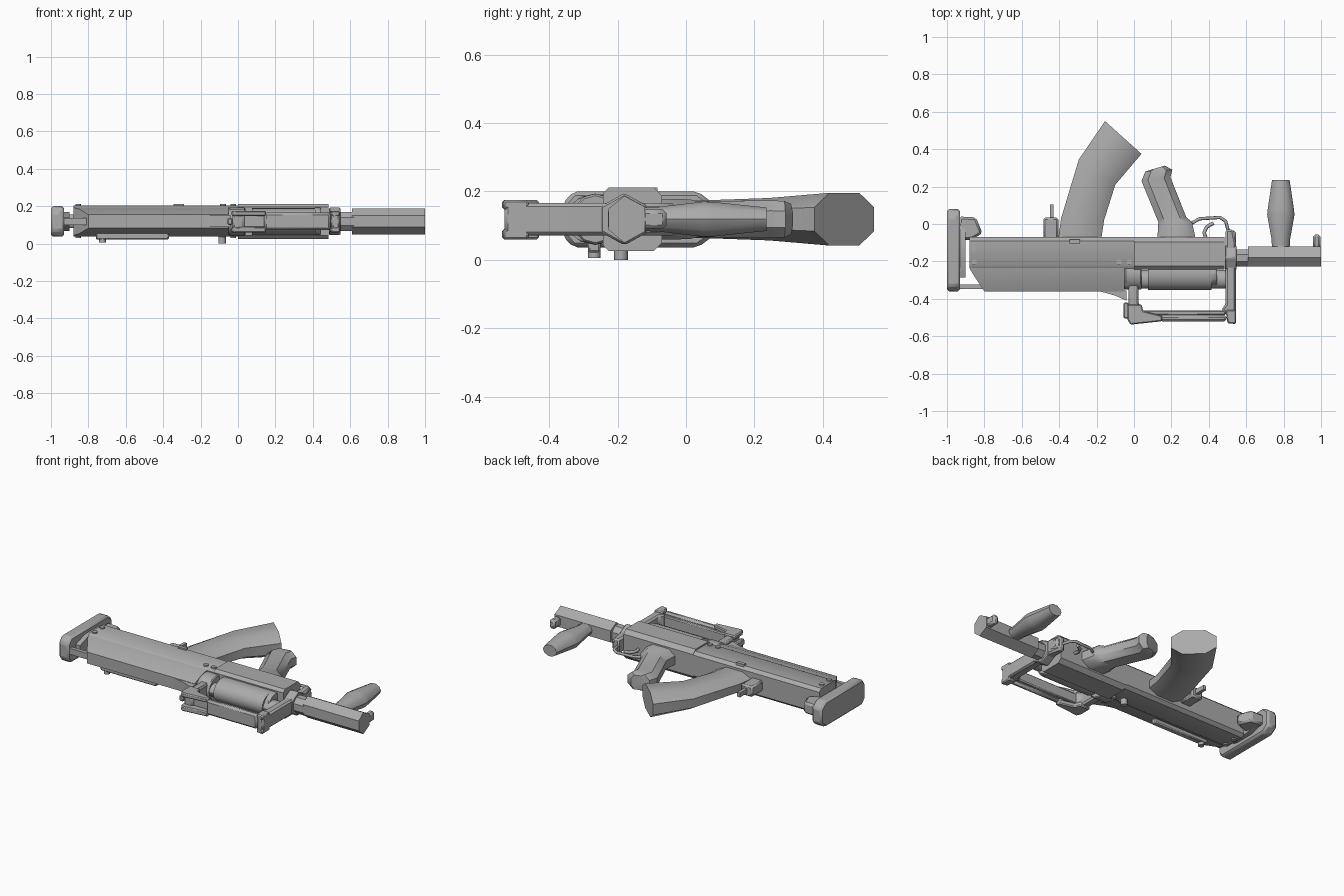
import bpy, bmesh, math
from mathutils import Vector

if "Cube" in bpy.data.objects:
    bpy.data.objects.remove(bpy.data.objects["Cube"])

grey = bpy.data.materials.new("plain grey")
grey.use_nodes = True
COL = (0.41, 0.41, 0.41, 1)
grey.diffuse_color = COL
grey.node_tree.nodes["Principled BSDF"].inputs["Base Color"].default_value = COL
ZC = 0.119  # height of the centre plane


def finish(name, bm, bevel=0.0, angle=35, segments=1):
    bmesh.ops.recalc_face_normals(bm, faces=bm.faces)
    me = bpy.data.meshes.new(name)
    bm.to_mesh(me)
    bm.free()
    ob = bpy.data.objects.new(name, me)
    bpy.context.collection.objects.link(ob)
    me.materials.append(grey)
    if bevel:
        mod = ob.modifiers.new("Bevel", 'BEVEL')
        mod.width = bevel
        mod.segments = segments
        mod.limit_method = 'ANGLE'
    bpy.ops.object.select_all(action='DESELECT')
    ob.select_set(True)
    bpy.context.view_layer.objects.active = ob
    bpy.ops.object.shade_smooth_by_angle(angle=math.radians(angle))
    return ob


def loft(name, rings, bevel=0.0, angle=35):
    """Skin a list of equal-length point rings and cap both ends."""
    bm = bmesh.new()
    vs = [[bm.verts.new(p) for p in r] for r in rings]
    n = len(vs[0])
    for a, b in zip(vs, vs[1:]):
        for i in range(n):
            j = (i + 1) % n
            bm.faces.new((a[i], a[j], b[j], b[i]))
    bm.faces.new(vs[0])
    bm.faces.new(vs[-1])
    return finish(name, bm, bevel, angle)


def plate(name, pts, z0, z1, bevel=0.0):
    """Extrude an outline in the x-y plane from z0 to z1."""
    return loft(name, [[(x, y, z) for x, y in pts] for z in (z0, z1)], bevel)


def box(name, x0, x1, y0, y1, z0, z1, bevel=0.0):
    return plate(name, [(x0, y0), (x1, y0), (x1, y1), (x0, y1)], z0, z1, bevel)


def along_x(name, pts, x0, x1, bevel=0.0):
    """Extrude a y-z section along x."""
    return loft(name, [[(x, y, z) for y, z in pts] for x in (x0, x1)], bevel)


def circle(y, z, ry, rz, n, turn=0.0):
    return [(y + ry * math.cos(2 * math.pi * i / n + turn),
             z + rz * math.sin(2 * math.pi * i / n + turn)) for i in range(n)]


def chamfered(pairs, halves, cut):
    """Rings with chamfered corners between pairs of opposite x-y edge points."""
    rings = []
    for (a, b), h in zip(pairs, halves):
        a, b = Vector(a), Vector(b)
        ring = []
        for t, k in ((cut, 1), (1 - cut, 1), (1, .45), (1, -.45),
                     (1 - cut, -1), (cut, -1), (0, -.45), (0, .45)):
            p = a.lerp(b, t)
            ring.append((p.x, p.y, ZC + h * k))
        rings.append(ring)
    return rings


def tube(name, pts, r):
    cu = bpy.data.curves.new(name, 'CURVE')
    cu.dimensions = '3D'
    cu.bevel_depth = r
    cu.bevel_resolution = 1
    cu.use_fill_caps = True
    sp = cu.splines.new('POLY')
    sp.points.add(len(pts) - 1)
    for p, q in zip(sp.points, pts):
        p.co = (*q, 1)
    cu.materials.append(grey)
    ob = bpy.data.objects.new(name, cu)
    bpy.context.collection.objects.link(ob)
    return ob


def stud(name, x, y, r, z0, z1):
    c = circle(x, y, r, r, 12)
    return plate(name, c, z0, z1)


# Shoulder pad with chamfered ends, and its mounts
pad = [(-.36, .07), (-.36, .165), (-.33, .2), (.035, .2), (.08, .165),
       (.08, .07), (.035, .037), (-.33, .037)]
along_x("shoulder_pad", pad, -1.0, -.93, .012)
along_x("pad_backing", circle(-.13, ZC, .17, .055, 8, math.pi / 8), -.94, -.90)
plate("pad_mount", [(-.935, .04), (-.845, .035), (-.81, -.05), (-.87, -.085), (-.935, -.085)],
      .083, .155, .012)
box("pad_strut", -.94, -.78, -.347, -.323, .10, .138)

# Rear receiver and tapering top cover
body = [(-.07, .055), (-.07, .185), (-.09, .203), (-.22, .203), (-.237, .192),
        (-.237, .046), (-.22, .037), (-.09, .037)]
along_x("rear_receiver", body, -.88, .0)
loft("top_cover", [
    [(-.88, -.236, ZC - h), (-.05, -.236, ZC - h), (-.05, -.236, ZC + h), (-.88, -.236, ZC + h)] if i == 0 else
    [(x, y, ZC - h), (-.05, y, ZC - h), (-.05, y, ZC + h), (x, y, ZC + h)]
    for i, (x, y, h) in enumerate([(-.88, -.236, .075), (-.85, -.285, .066), (-.80, -.36, .036)])])
plate("rear_sight_ramp", [(-.2, -.355), (-.04, -.355), (-.04, -.41), (-.10, -.383)], .088, .153)

# Front receiver
front = [(-.07, .05), (-.07, .188), (-.095, .212), (-.225, .212), (-.242, .195),
         (-.242, .043), (-.225, .026), (-.095, .026)]
along_x("front_receiver", front, .0, .485)

# Rounded upper chamber with end collars and a connecting rod
along_x("upper_chamber", circle(-.265, ZC, .088, .072, 20), .075, .415)
along_x("chamber_rod", circle(-.295, ZC, .05, .04, 12), -.02, .49)
for x0, x1, r in ((-.05, .04, .088), (.405, .445, .07)):
    along_x("chamber_collar", circle(-.265, ZC, r, .075, 12), x0, x1, .006)

# Carrying handle frame
plate("handle_front_strut", [(.49, -.03), (.53, -.03), (.545, -.10), (.545, -.53), (.50, -.53),
                             (.495, -.48), (.465, -.46), (.49, -.43)], .072, .166, .01)
plate("handle_rear_strut", [(-.03, -.235), (.025, -.235), (.025, -.43), (.05, -.46), (.03, -.50),
                            (-.03, -.50)], .072, .166, .01)
for z0, z1 in ((.06, .09), (.148, .175)):
    plate("handle_rear_fork", [(-.035, -.43), (.04, -.43), (.05, -.465), (.15, -.49), (.15, -.52),
                               (-.02, -.538), (-.035, -.51)], z0, z1, .006)
    plate("handle_front_fork", [(.49, -.46), (.545, -.46), (.545, -.535), (.50, -.53)], z0, z1, .006)
box("handle_grip", .14, .495, -.522, -.487, .072, .166, .012)
box("handle_grip_top", .03, .49, -.488, -.463, .085, .153, .006)
box("rear_sight", -.057, -.03, -.505, -.42, .10, .138, .006)

# Hexagonal barrel shroud, collar and front sight
HEX = math.pi / 6
along_x("barrel_collar", circle(-.18, ZC, .08, .076, 6, HEX), .487, .547, .006)
along_x("barrel_neck", circle(-.182, ZC, .05, .055, 8, math.pi / 8), .54, .62)
along_x("barrel_shroud", [(-.226, .088), (-.226, .15), (-.18, .187), (-.12, .155),
                          (-.12, .083), (-.18, .05)], .61, 1.0)
box("front_sight", .957, .998, -.13, -.057, .09, .148, .012)
box("guard_mount", .49, .545, -.13, -.035, .085, .153, .012)

# Foregrip
loft("foregrip", [[(.785 + w * math.cos(a), y, ZC + d * math.sin(a))
                   for a in [math.pi * i / 5 for i in range(10)]]
                  for y, w, d in ((-.13, .047, .036), (-.08, .05, .038), (.05, .073, .054),
                                  (.08, .07, .053), (.235, .047, .036))], angle=45)

# Curved magazine
loft("magazine", chamfered(
    [((-.405, -.08), (-.175, -.08)), ((-.39, .03), (-.16, .02)), ((-.295, .345), (-.10, .21)),
     ((-.155, .55), (.04, .375))], (.052, .054, .062, .077), .25), angle=50)

# Pistol grip
loft("pistol_grip", chamfered(
    [((.125, -.08), (.33, -.08)), ((.13, .01), (.31, .012)), ((.122, .03), (.28, .035)),
     ((.04, .23), (.195, .25)), ((.06, .28), (.205, .29)), ((.09, .29), (.165, .312))],
    (.06, .058, .052, .055, .053, .045), .22), angle=40)

# Trigger and guard
tube("trigger_guard", [(.31, .005, ZC), (.35, .028, ZC), (.46, .035, ZC), (.49, .015, ZC),
                       (.505, -.04, ZC)], .009)
tube("trigger", [(.425, .005, ZC), (.39, -.015, ZC), (.375, -.045, ZC), (.385, -.08, ZC)], .010)

# Magazine release
box("release_block", -.485, -.405, -.08, .035, .085, .153, .01)
box("release_lever", -.45, -.43, .03, .105, .105, .133)

# Small fittings on both sides
for x, y in ((-.855, -.13), (-.855, -.205), (-.08, -.205), (-.025, -.205)):
    stud("receiver_pin", x, y, .015, .029, .211)
box("selector_plate", -.345, -.29, -.105, -.083, .19, .212)
box("side_rail", -.76, -.37, -.287, -.25, .022, .06, .006)
stud("rail_knob", -.725, -.268, .018, .006, .05)
stud("side_knob", -.085, -.19, .02, .0, .05)
